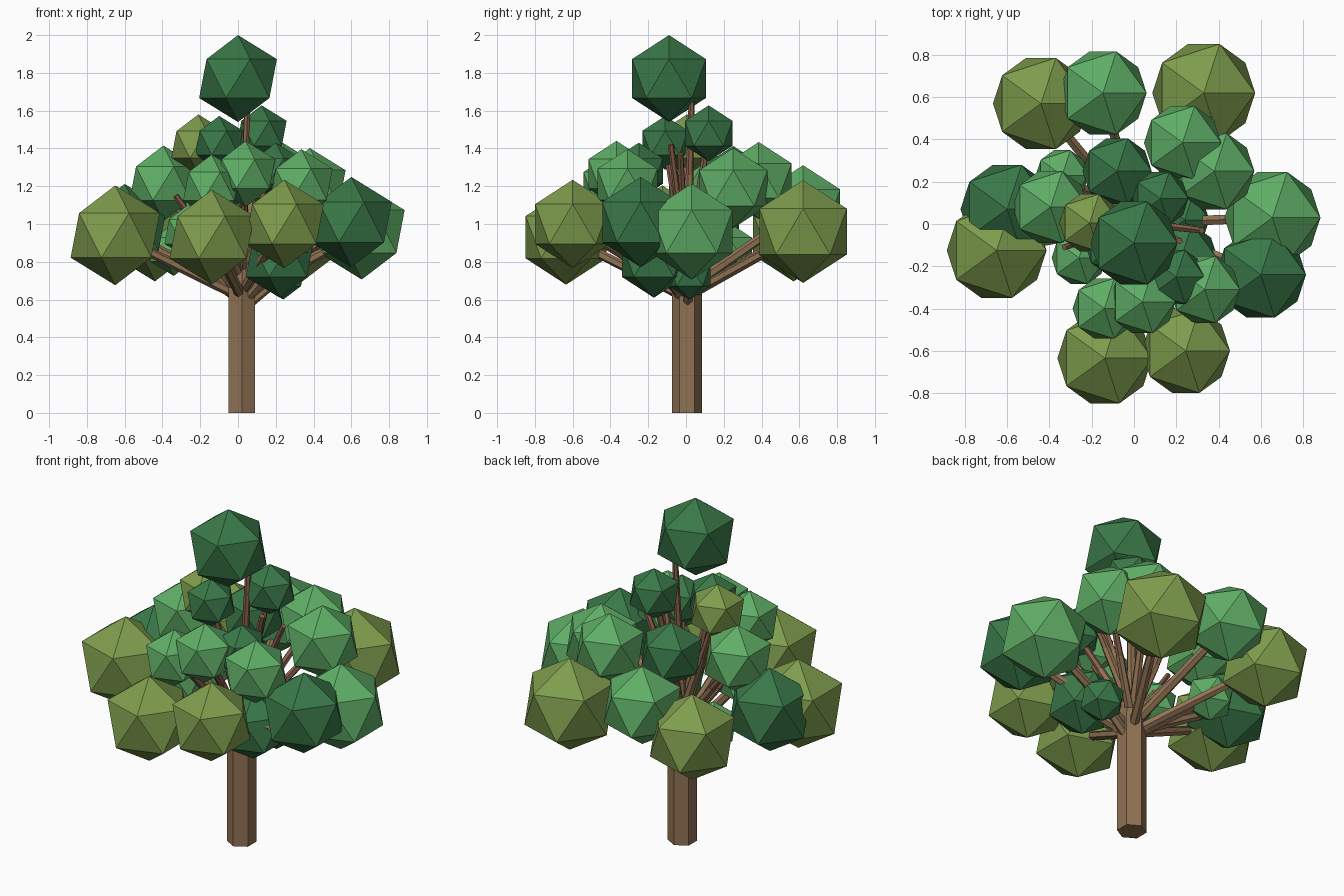
import bpy
import bmesh
from mathutils import Vector

cube = bpy.data.objects.get("Cube")
if cube:
    bpy.data.objects.remove(cube, do_unlink=True)


def make_material(name, colour):
    mat = bpy.data.materials.new(name)
    mat.use_nodes = True
    rgba = (*colour, 1.0)
    mat.diffuse_color = rgba
    for node in mat.node_tree.nodes:
        if node.type == "BSDF_PRINCIPLED":
            node.inputs["Base Color"].default_value = rgba
            node.inputs["Roughness"].default_value = 0.9
    return mat


bark = make_material("bark brown", (0.28, 0.17, 0.088))
twig_bark = make_material("twig red brown", (0.25, 0.12, 0.07))
leaf_green = make_material("leaf green", (0.114, 0.42, 0.133))
deep_green = make_material("deep green", (0.042, 0.188, 0.065))
olive_green = make_material("olive green", (0.209, 0.333, 0.074))


def finish(name, bm, mat):
    mesh = bpy.data.meshes.new(name)
    bm.to_mesh(mesh)
    bm.free()
    mesh.materials.append(mat)
    obj = bpy.data.objects.new(name, mesh)
    bpy.context.collection.objects.link(obj)
    return obj


def add_rod(name, start, end, r_start, r_end, mat):
    """Six-sided tapered rod between two points."""
    start, end = Vector(start), Vector(end)
    axis = end - start
    bm = bmesh.new()
    bmesh.ops.create_cone(bm, cap_ends=True, segments=6, radius1=r_start,
                          radius2=r_end, depth=axis.length)
    obj = finish(name, bm, mat)
    obj.rotation_mode = "QUATERNION"
    if axis.xy.length > 0.001:
        obj.rotation_quaternion = axis.to_track_quat("Z", "Y")
    obj.location = (start + end) / 2
    return obj


def add_clump(name, centre, radius, mat):
    """Twenty-sided leaf clump."""
    bm = bmesh.new()
    bmesh.ops.create_icosphere(bm, subdivisions=1, radius=radius)
    obj = finish(name, bm, mat)
    obj.location = centre


# Trunk with a slimmer crown stub
TRUNK_X, TRUNK_Y = 0.02, 0.005
add_rod("trunk", (TRUNK_X, TRUNK_Y, 0), (TRUNK_X, TRUNK_Y, 0.7), 0.08, 0.08, bark)
add_rod("trunk_crown", (TRUNK_X, TRUNK_Y, 0.7), (TRUNK_X, TRUNK_Y, 0.84), 0.08, 0.045, bark)


def add_branch(name, tip):
    """Limb from the trunk, ending in a red-brown twig on the high branches."""
    tip = Vector(tip)
    root = Vector((TRUNK_X, TRUNK_Y, min(0.6 + 0.3 * (tip.z - 0.9), 0.78)))
    if tip.z < 1.1:
        add_rod(name + "_limb", root, tip, 0.028, 0.024, bark)
    else:
        fork = root.lerp(tip, 0.55)
        add_rod(name + "_limb", root, fork, 0.026, 0.022, bark)
        add_rod(name + "_twig", fork, tip, 0.02, 0.016, twig_bark)


# Leaf clumps: x, y, z, radius
CLUMPS = {
    "olive": (olive_green, [
        (.33, .62, .96, .272), (-.44, .57, .95, .254), (.245, -.6, 1, .234),
        (-.138, -.635, .93, .251), (-.65, -.125, .94, .264), (-.21, .005, 1.42, .16)]),
    "green": (leaf_green, [
        (-.147, .62, 1.08, .231), (.23, .385, 1.23, .204), (.38, .25, 1.19, .212),
        (.335, -.31, 1.21, .186), (.04, -.368, 1.265, .175), (-.14, -.4, 1.2, .168),
        (-.395, .08, 1.215, .2), (-.34, .23, .865, .14), (-.26, -.16, .96, .145),
        (.655, .03, .96, .254)]),
    "deep": (deep_green, [
        (0, -.09, 1.77, .23), (.6, -.24, 1.01, .239), (-.6, .07, .965, .247),
        (-.08, .25, 1.23, .183), (.125, .12, 1.48, .148), (-.1, -.11, 1.43, .142),
        (.2, -.25, 1.28, .15), (.22, -.17, .81, .2), (.24, .02, .73, .13)]),
}

for kind, (mat, clumps) in CLUMPS.items():
    for i, (x, y, z, r) in enumerate(clumps, 1):
        add_clump(f"{kind}_leaf_clump_{i}", (x, y, z), r, mat)
        # The top clump is carried by its own leader below
        if z < 1.6:
            add_branch(f"{kind}_branch_{i}", (x, y, z))

# Leader to the top clump, and bare twigs
add_branch("leader", (.05, .03, 1.66))
for i, tip in enumerate([(-.33, -.11, 1.15), (.32, -.03, 1.37),
                         (.215, -.08, 1.42), (.36, -.23, .87)], 1):
    add_branch(f"bare_branch_{i}", tip)
